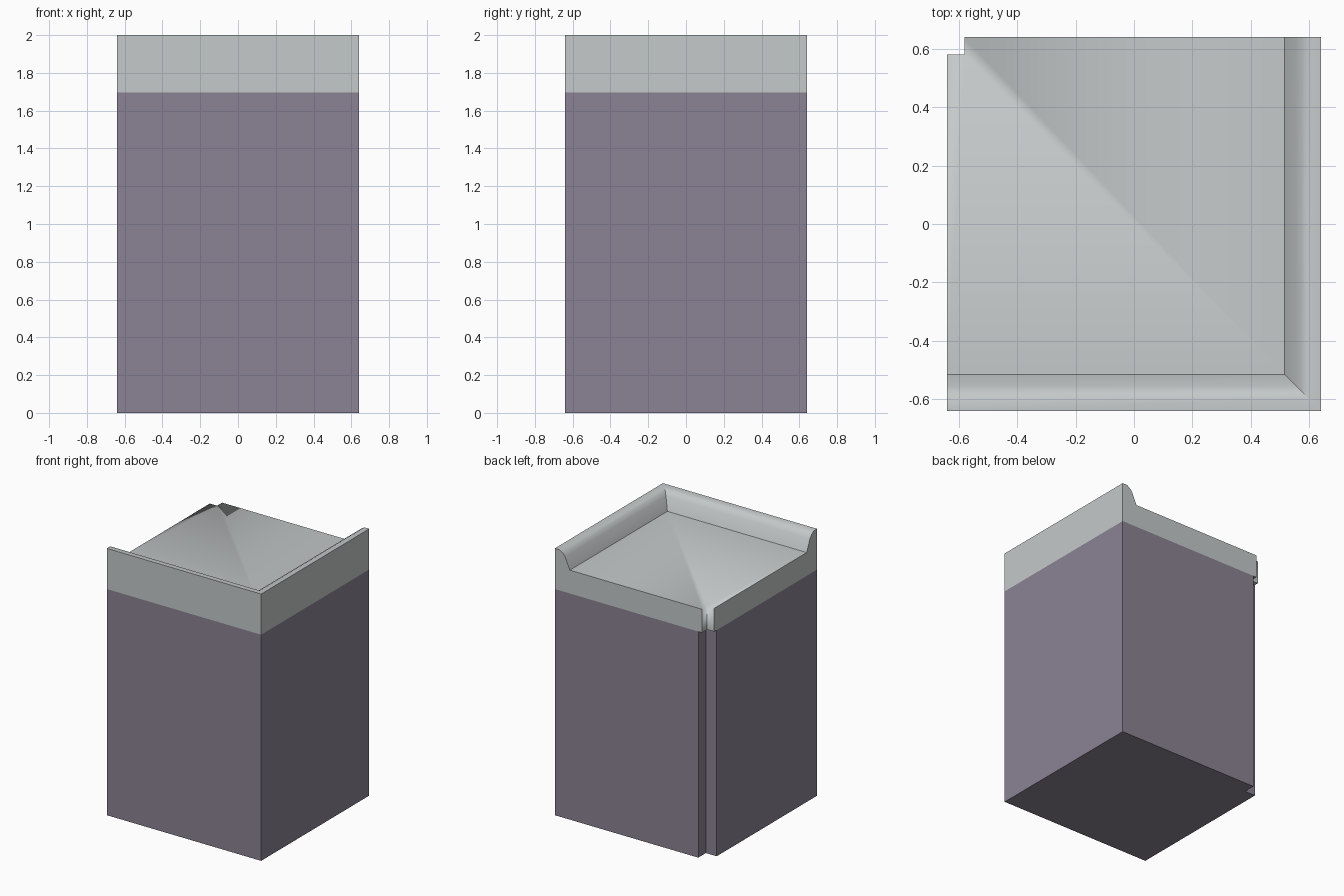
import bpy, bmesh

if "Cube" in bpy.data.objects:
    bpy.data.objects.remove(bpy.data.objects["Cube"], do_unlink=True)

HALF = 0.64      # half width of the block
SPLIT = 1.695    # top of the wall, underside of the cap
DECK = 1.87      # height of the flat roof deck
INNER = 0.515    # inner foot of the raised curb


def material(name, color):
    mat = bpy.data.materials.new(name)
    mat.use_nodes = True
    mat.diffuse_color = (*color, 1)
    mat.node_tree.nodes["Principled BSDF"].inputs["Base Color"].default_value = (*color, 1)
    return mat


def finish(bm, name, mat):
    bmesh.ops.remove_doubles(bm, verts=bm.verts, dist=0.0005)
    bmesh.ops.recalc_face_normals(bm, faces=bm.faces)
    mesh = bpy.data.meshes.new(name)
    bm.to_mesh(mesh)
    bm.free()
    mesh.materials.append(mat)
    obj = bpy.data.objects.new(name, mesh)
    bpy.context.collection.objects.link(obj)
    return obj


def face(bm, points):
    return bm.faces.new([bm.verts.new(p) for p in points])


def notched(near, notch):
    """Square outline with one corner cut out; near is the front and left limit."""
    cut = HALF - notch
    return [(-HALF, -near), (near, -near), (near, HALF),
            (-cut, HALF), (-cut, cut), (-HALF, cut)]


wall_purple = material("muted purple", (0.26, 0.225, 0.295))
cap_grey = material("pale grey", (0.56, 0.585, 0.585))

# Wall block with a notched corner
bm = bmesh.new()
base = face(bm, [(x, y, 0) for x, y in notched(HALF, 0.09)])
top = bmesh.ops.extrude_face_region(bm, geom=[base])
for v in top["geom"]:
    if isinstance(v, bmesh.types.BMVert):
        v.co.z = SPLIT
# the extrusion source stays as the floor
if not any(all(v.co.z == 0 for v in f.verts) for f in bm.faces):
    face(bm, [(x, y, 0) for x, y in notched(HALF, 0.09)])
finish(bm, "wall_block", wall_purple)

# Roof cap: deck halves meeting on the diagonal, underside and open-side walls
bm = bmesh.new()
deck = notched(INNER, 0.06)
for half in ((0, 1, 4, 5), (1, 2, 3, 4)):
    face(bm, [(*deck[i], DECK) for i in half])
face(bm, [(x, y, SPLIT) for x, y in deck])
for i in range(2, 6):
    a, b = deck[i], deck[(i + 1) % 6]
    face(bm, [(*a, SPLIT), (*b, SPLIT), (*b, DECK), (*a, DECK)])

# Curb swept along the front and left sides with a mitred corner
profile = [(HALF, SPLIT), (HALF, 2), (0.60, 2), (0.575, 1.985),
           (0.555, 1.96), (INNER, DECK)]


def stations(p, z):
    return [(-HALF, -p, z), (p, -p, z), (p, HALF, z)]


for lower, upper in zip(profile, profile[1:]):
    a, b = stations(*lower), stations(*upper)
    for i in range(2):
        face(bm, [a[i], a[i + 1], b[i + 1], b[i]])
for end in (0, 2):
    face(bm, [stations(*p)[end] for p in profile + [(INNER, SPLIT)]])
a, b = stations(HALF, SPLIT), stations(INNER, SPLIT)
for i in range(2):
    face(bm, [a[i], a[i + 1], b[i + 1], b[i]])
cap = finish(bm, "roof_cap", cap_grey)

# Smooth the curb roll and the deck rim at the notch, keep other edges sharp
bm = bmesh.new()
bm.from_mesh(cap.data)
for f in bm.faces:
    f.smooth = True
for e in bm.edges:
    mid = (e.verts[0].co + e.verts[1].co) / 2
    rim = mid.x < -0.57 and mid.y > 0.57 and abs(mid.z - DECK) < 0.001
    e.smooth = rim or e.calc_face_angle(0) < 0.7
bm.to_mesh(cap.data)
bm.free()
